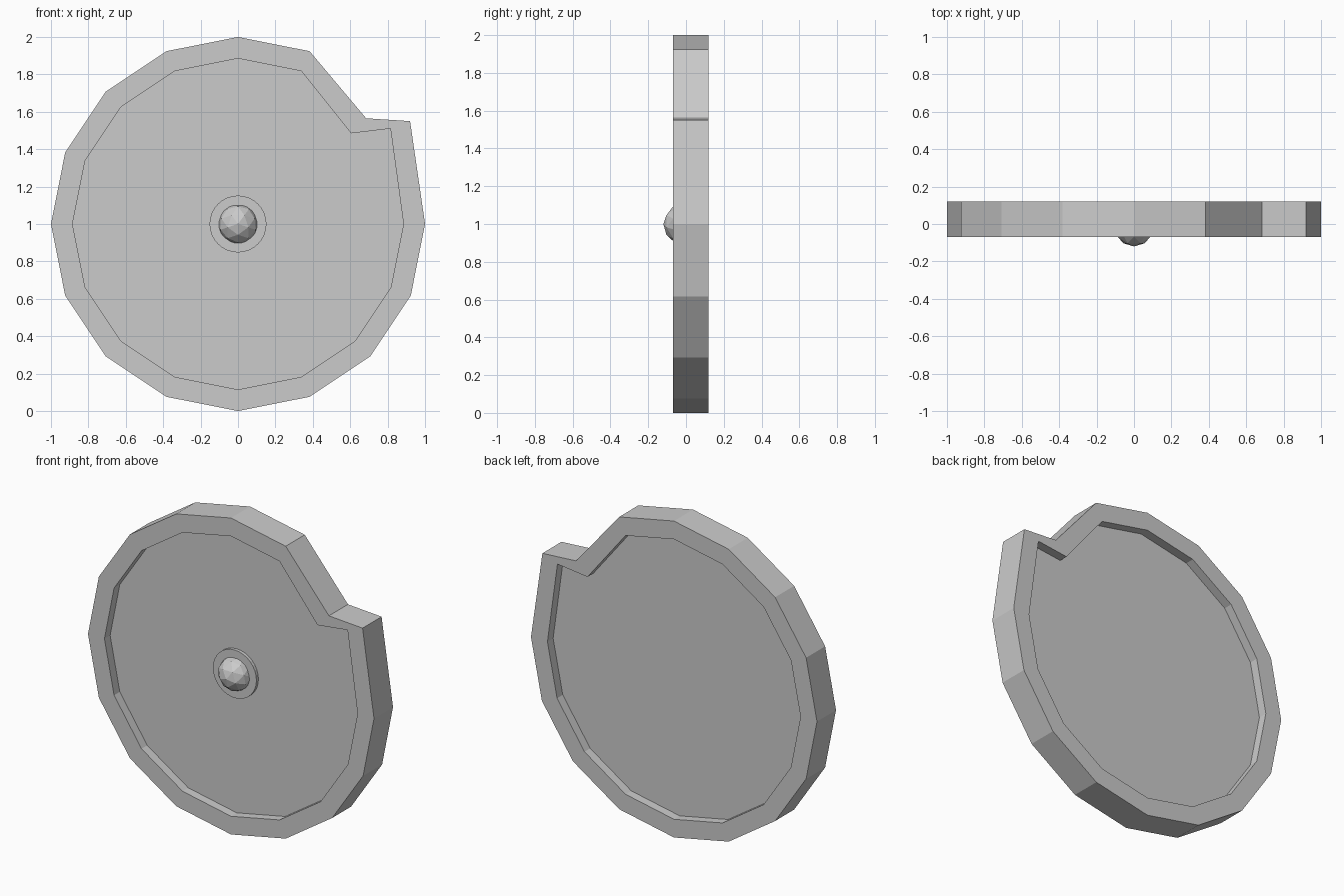
import bpy, bmesh
from math import sin, cos, pi, radians

if "Cube" in bpy.data.objects:
    bpy.data.objects.remove(bpy.data.objects["Cube"])

FRONT, BACK, RECESS = -0.07, 0.12, 0.057


def outline(radius, notch):
    """16-sided outline with the upper right corner cut into a notch."""
    pts = [(radius * sin(i * pi / 8), radius * cos(i * pi / 8)) for i in range(16)]
    pts[2:4] = notch
    return pts


outer = outline(1.0, [(0.685, 0.565), (0.92, 0.55)])
inner = outline(0.885, [(0.605, 0.485), (0.815, 0.51)])

# Shield body: rim around a plate recessed on both sides
bm = bmesh.new()


def ring(pts, y):
    return [bm.verts.new((x, y, z + 1)) for x, z in pts]


loops = [ring(inner, FRONT + RECESS), ring(inner, FRONT), ring(outer, FRONT),
         ring(outer, BACK), ring(inner, BACK), ring(inner, BACK - RECESS)]
for a, b in zip(loops, loops[1:]):
    for i in range(16):
        j = (i + 1) % 16
        bm.faces.new((a[i], a[j], b[j], b[i]))
bm.faces.new(loops[0])
bm.faces.new(loops[-1])
bmesh.ops.recalc_face_normals(bm, faces=bm.faces)
mesh = bpy.data.meshes.new("shield_body")
bm.to_mesh(mesh)
bm.free()
bpy.context.collection.objects.link(bpy.data.objects.new("shield_body", mesh))

# Low round base under the boss
bpy.ops.mesh.primitive_cylinder_add(vertices=32, radius=0.152, depth=0.04,
                                    location=(0, -0.013, 1), rotation=(radians(90), 0, 0))
bpy.context.object.name = "boss_base"

# Faceted central boss
bpy.ops.mesh.primitive_ico_sphere_add(subdivisions=2, radius=0.11,
                                      location=(0, -0.01, 1), rotation=(radians(90), radians(90), 0))
bpy.context.object.name = "boss"
# keep only the front half so it does not pierce the plate
bm = bmesh.new()
bm.from_mesh(bpy.context.object.data)
bmesh.ops.delete(bm, geom=[f for f in bm.faces
                 if (bpy.context.object.rotation_euler.to_matrix() @ f.calc_center_median()).y > 0.01],
                 context='FACES')
bm.to_mesh(bpy.context.object.data)
bm.free()
